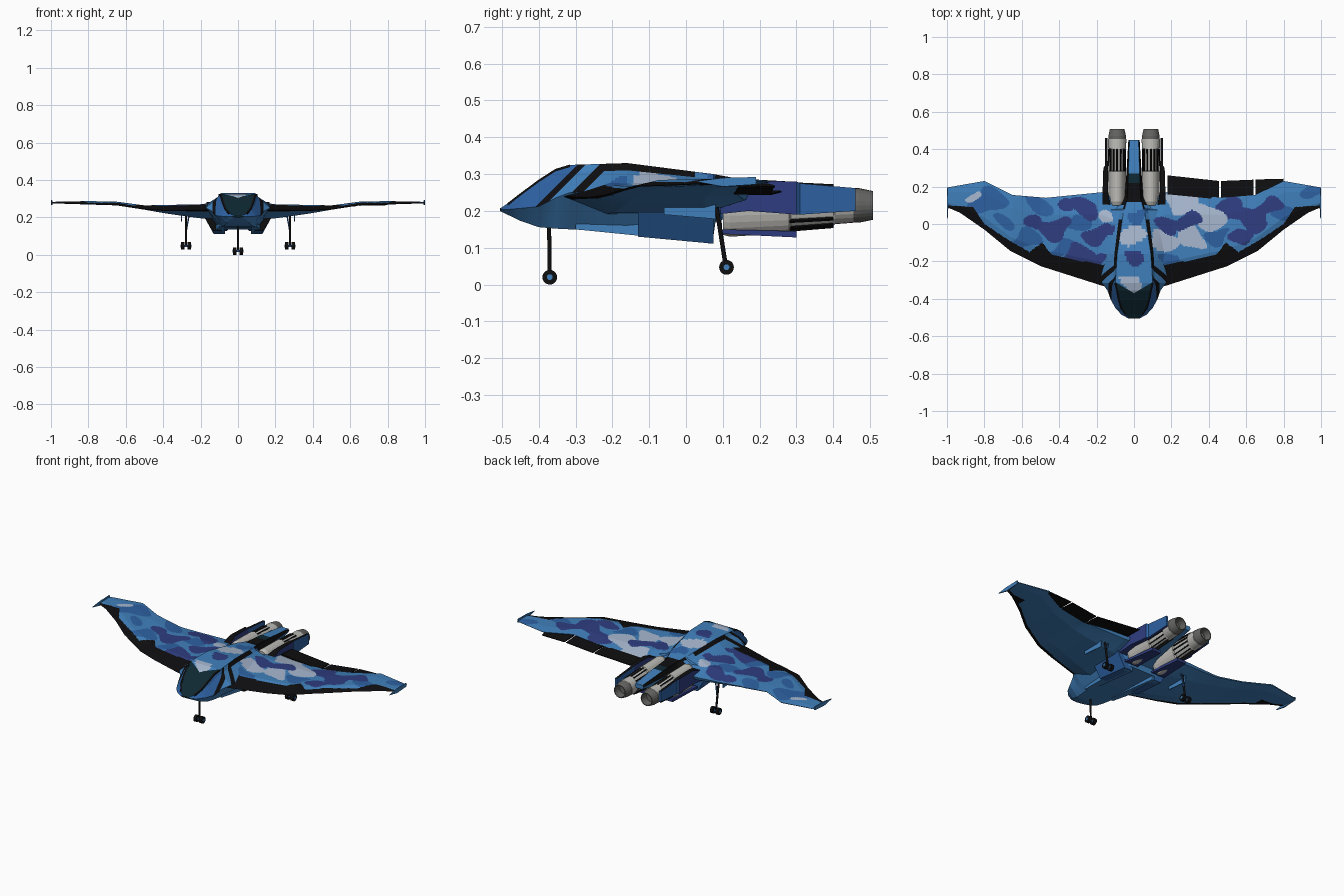
import bpy, bmesh, math
from mathutils import Vector

if "Cube" in bpy.data.objects:
    bpy.data.objects.remove(bpy.data.objects["Cube"])

# ---- palette (sRGB converted to linear) ----
PAL = [("black", 14, 14, 16), ("mid_blue", 64, 128, 188), ("blue", 45, 97, 162), ("navy", 46, 61, 128),
       ("pale_blue_grey", 168, 184, 208), ("glass_teal", 14, 40, 50),
       ("light_metal", 188, 187, 182), ("nozzle_grey", 100, 100, 98)]
BLACK, MID, BLUE, NAVY, PALE, GLASS, METAL, NOZZLE = range(8)
MATS = []
for n, *rgb in PAL:
    m = bpy.data.materials.new(n)
    m.diffuse_color = [((c / 255 + .055) / 1.055) ** 2.4 if c > 10 else c / 255 / 12.92 for c in rgb] + [1]
    m.use_nodes = True
    m.node_tree.nodes["Principled BSDF"].inputs["Base Color"].default_value = m.diffuse_color
    MATS.append(m)


def finish(name, bm, paint, cuts=0, planes=()):
    """Clean a bmesh, cut it along planes, colour its faces by rule (or one colour) and make the object."""
    bmesh.ops.remove_doubles(bm, verts=bm.verts, dist=1e-5)
    if cuts:
        bmesh.ops.subdivide_edges(bm, edges=bm.edges[:], cuts=cuts, use_grid_fill=True)
    for co, no in planes:
        bmesh.ops.bisect_plane(bm, geom=bm.verts[:] + bm.edges[:] + bm.faces[:], plane_co=co, plane_no=no)
    bmesh.ops.recalc_face_normals(bm, faces=bm.faces)
    bm.normal_update()
    for f in bm.faces:
        f.material_index = paint(f.calc_center_median(), f.normal) if callable(paint) else paint
    me = bpy.data.meshes.new(name)
    bm.to_mesh(me)
    bm.free()
    for m in MATS:
        me.materials.append(m)
    ob = bpy.data.objects.new(name, me)
    bpy.context.collection.objects.link(ob)
    return ob


def loft(name, rings, paint, cuts=0, planes=()):
    bm = bmesh.new()
    vs = [[bm.verts.new(p) for p in r] for r in rings]
    n = len(rings[0])
    for a, b in zip(vs, vs[1:]):
        for i in range(n):
            bm.faces.new((a[i], a[(i + 1) % n], b[(i + 1) % n], b[i]))
    bm.faces.new(vs[0])
    bm.faces.new(vs[-1][::-1])
    return finish(name, bm, paint, cuts, planes)


def slab(name, stations, paint, s=1):
    """Box section lofted along y: (y, x0, x1, z0, z1)."""
    return loft(name, [[(s * a, y, c), (s * b, y, c), (s * b, y, d), (s * a, y, d)]
                       for y, a, b, c, d in stations], paint)


def rod(name, p, q, r, paint, sides=12):
    p, q = Vector(p), Vector(q)
    rot = (q - p).to_track_quat('Z', 'Y')
    ang = [2 * math.pi * i / sides for i in range(sides)]
    return loft(name, [[c + rot @ Vector((r * math.cos(a), r * math.sin(a), 0)) for a in ang] for c in (p, q)], paint)


def lerp(tab, x):
    if x <= tab[0][0]:
        return tab[0][1]
    for (a, u), (b, v) in zip(tab, tab[1:]):
        if x <= b:
            return u + (v - u) * (x - a) / (b - a)
    return tab[-1][1]


# ---- camouflage blobs on a mid blue ground: x, y, radius, colour (first hit wins) ----
BLOBS = [(-.87, .155, .03, PALE), (-.42, -.03, .08, NAVY), (-.52, -.0, .05, NAVY), (-.25, .09, .075, NAVY),
         (-.36, .09, .05, NAVY), (-.19, -.06, .07, NAVY), (-.3, -.16, .07, NAVY), (-.22, -.19, .05, NAVY),
         (-.02, -.05, .07, PALE), (0, -.31, .06, PALE), (-.15, .03, .05, PALE),
         (.19, 0, .06, NAVY), (.29, .01, .06, NAVY), (.15, -.09, .075, PALE), (.27, .12, .1, PALE),
         (.3, -.08, .08, PALE), (.4, .04, .09, PALE), (.52, .07, .08, NAVY), (.64, .03, .09, NAVY),
         (.72, .09, .06, NAVY), (.58, -.07, .06, NAVY), (.45, -.07, .06, BLUE), (.21, -.19, .06, BLUE),
         (0, -.17, .06, NAVY), (.03, .04, .05, BLUE), (-.78, .12, .09, BLUE), (-.58, -.08, .07, BLUE),
         (-.52, .1, .07, BLUE), (-.38, -.13, .06, BLUE), (-.3, .0, .06, BLUE), (.8, .06, .06, BLUE),
         (-.68, .02, .05, BLUE), (.96, .16, .05, BLUE)]


def camo(c):
    x = c.x + .025 * math.sin(37 * c.y + 9 * c.x)
    y = c.y + .018 * math.sin(29 * c.x + 2)
    for bx, by, r, col in BLOBS:
        if (bx - x) ** 2 + 1.7 * (by - y) ** 2 < r * r:
            return col
    return MID


# ---- wings: span tables (x, value) ----
LE = [(.08, -.345), (.17, -.33), (.5, -.225), (.66, -.145), (.8, -.03), (.93, .06), (1, .09)]
TE = [(.08, .12), (.17, .17), (.47, .14), (.65, .155), (.8, .23), (1, .195)]
TOP = [(.08, .285), (.2, .27), (.5, .264), (.65, .284), (.8, .287), (1, .283)]
BOT = [(.08, .19), (.2, .195), (.38, .22), (.5, .241), (.65, .264), (1, .275)]
NOSE = [(.08, .24), (.38, .237), (.5, .243), (.65, .266), (1, .277)]
EDGE = [(.08, -.2), (.17, -.22), (.44, -.165), (.49, -.1), (.56, -.15), (.68, -.08), (.8, .0), (.86, .09), (1, .1)]


def wing_paint(c, n):
    x = abs(c.x)
    if n.z < .05:
        return BLACK if c.y < lerp(LE, x) + .02 or (x > .85 and c.y < .08) else MID
    return BLACK if c.y < lerp(EDGE, x) else camo(c)


NX, NC = 160, 72
for s, side in ((1, "right"), (-1, "left")):
    rings = []
    for i in range(NX + 1):
        x = .08 + .92 * i / NX
        le, te, zt, zb, zn = (lerp(t, x) for t in (LE, TE, TOP, BOT, NOSE))
        zm = zb + .6 * (zt - zb)
        ring = []
        for j in range(2 * NC):
            f = j / NC if j <= NC else 2 - j / NC
            ze = zt if j <= NC else zb
            z = zn + (ze - zn) * min(1, f / .25) if f < .5 else zm + (ze - zm) * min(1, .2 + (1 - f) / .3)
            ring.append((s * x, le + (te - le) * f, z))
        rings.append(ring)
    loft("wing_" + side, rings, wing_paint)
    # wing tip plate
    slab("wing_tip_" + side, [(.03, .996, 1, .279, .281), (.1, .992, 1, .266, .29), (.19, .994, 1, .272, .292)], MID, s)

# flaps trail behind the right wing only
for k, (a, b, ya, yb) in enumerate([(.18, .455, .26, .23), (.465, .64, .23, .237), (.65, .8, .238, .242)]):
    ring = lambda x, y1: [(x, lerp(TE, x) - .01, lerp(TOP, x) - .012), (x, y1, lerp(TOP, x) - .018),
                          (x, y1, lerp(TOP, x) - .022), (x, lerp(TE, x) - .01, lerp(TOP, x) - .02)]
    loft("flap_%d" % (k + 1), [ring(a, ya), ring(b, yb)], BLACK)

# ---- fuselage: y, top half width, top z, mid half width, mid z, bottom half width, bottom z ----
BODY = [(-.505, .018, .207, .03, .204, .015, .2), (-.485, .045, .22, .066, .204, .04, .19),
        (-.45, .068, .247, .1, .207, .06, .173), (-.4, .082, .284, .126, .212, .072, .156),
        (-.355, .09, .313, .142, .235, .08, .152), (-.315, .1, .325, .172, .25, .085, .15),
        (-.16, .09, .33, .19, .257, .1, .143), (.075, .055, .3, .19, .25, .1, .135),
        (.08, .05, .299, .12, .25, .09, .17), (.14, .035, .288, .05, .25, .04, .19),
        (.28, .03, .28, .04, .25, .03, .21), (.45, .024, .262, .03, .252, .02, .235)]


FRAME = [-.01, .012, .05, .08]  # slanted edges of the side window frames


def body_paint(c, n):
    x, y = abs(c.x), c.y
    if n.z < -.05 or n.y > .9:
        return MID
    if abs(n.x) < .25:  # canopy glass, then dorsal spine
        if y < -.37 + .6 * x:
            return GLASS
        return camo(c) if y < .12 else BLACK if y < .22 else GLASS if y < .27 else MID
    if y < -.22:
        d = y + .37 - (c.z - .24)
        for edge, col in zip(FRAME, (BLUE, BLACK, MID, BLACK)):
            if d < edge:
                return col
        return camo(c)
    return BLACK if abs(n.x) > .6 or y > .1 else camo(c)


rings = []
for y, xt, zt, xm, zm, xb, zb in BODY:
    bx = xt + .15 * (xm - xt)
    bz = zt - .27 * (zt - zm)
    half = [(xt, zt), (bx, bz), (xm, zm), (xb, zb)]
    rings.append([(x, y, z) for x, z in half] + [(-x, y, z) for x, z in half[::-1]])
cutlines = [((0, -.37 + d, .24), (0, 1, -1)) for d in FRAME] + [((0, -.37, 0), (k, 1, 0)) for k in (.6, -.6)]
loft("fuselage", rings, body_paint, 13, cutlines)

# ---- paired parts ----
for s, side in ((1, "right"), (-1, "left")):
    # canopy frame strip along the glass edge
    loft("canopy_frame_" + side, [[(s * (xt - .006), y, zt + .001), (s * (xt + .004), y, zt + .001),
                                   (s * (xt + .004), y, zt - .006), (s * (xt - .006), y, zt - .006)]
                                  for y, xt, zt, *_ in BODY[1:6]], BLACK)
    # belly intake with sloped outer wall
    loft("intake_" + side, [[(s * a, y, z), (s * b, y, z), (s * .185, y, .21), (s * .08, y, .21)]
                            for y, a, b, z in ((-.13, .09, .135, .13), (.075, .085, .13, .111))],
         lambda c, n: BLACK if n.y < -.7 else BLUE)
    # forward belly chine leading to the intake
    slab("belly_chine_" + side, [(-.3, .07, .1, .15, .2), (-.1, .07, .12, .13, .2), (.07, .07, .12, .111, .2)], MID, s)
    # engine body
    ex, N = s * .09, 24
    E = [(.1, .205, .042, .07), (.12, .207, .047, .077), (.28, .21, .048, .07), (.285, .211, .042, .06),
         (.4, .213, .042, .053), (.405, .214, .048, .05), (.455, .215, .049, .047)]
    loft("engine_" + side, [[(ex + rx * math.cos(2 * math.pi * i / N), y, cz + rz * math.sin(2 * math.pi * i / N))
                             for i in range(N)] for y, cz, rx, rz in E], METAL)
    # dark vents around the engine
    for i in range(14):
        a = 2 * math.pi * (i + .5) / 14
        rod("engine_vent_%s_%d" % (side, i), (ex + .043 * math.cos(a), .278, .211 + .062 * math.sin(a)),
            (ex + .044 * math.cos(a), .4, .213 + .054 * math.sin(a)), .0055, BLACK, 4)
    # open nozzle
    prof = [(.445, .03), (.45, .047), (.47, .047), (.508, .039), (.508, .034), (.465, .03), (.464, .001)]
    loft("nozzle_" + side, [[(ex + r * math.cos(2 * math.pi * i / N), y, .215 + r * math.sin(2 * math.pi * i / N))
                             for i in range(N)] for y, r in prof], NOZZLE)
    # tail boom beside the engine
    slab("tail_boom_" + side, [(.08, .12, .17, .19, .255), (.17, .138, .168, .2, .282), (.3, .14, .164, .19, .28),
                               (.31, .14, .156, .19, .275), (.46, .142, .154, .2, .262)],
         lambda c, n: BLACK if n.z > .7 else NAVY if c.y < .3 or n.z < -.5 else BLUE, s)
    # cowl plate under the engine
    slab("engine_cowl_" + side, [(.09, .05, .14, .138, .15), (.3, .06, .12, .128, .145)], NAVY, s)
    # main landing gear
    gx = s * .278
    rod("main_strut_" + side, (gx, .083, .21), (gx, .108, .05), .006, BLACK)
    rod("main_brace_" + side, (s * .262, .09, .21), (gx, .097, .12), .004, BLUE, 8)
    rod("main_axle_" + side, (gx - .025, .11, .047), (gx + .025, .11, .047), .006, BLUE)
    slab("main_gear_door_" + side, [(-.06, .3, .305, .19, .23), (.08, .3, .305, .178, .23)], MID, s)
    for w, px, y, z in (("main_outer", gx + s * .018, .11, .047), ("main_inner", gx - s * .018, .11, .047),
                        ("nose", s * .018, -.37, .02)):
        rod("%s_wheel_%s" % (w, side), (px - .009, y, z), (px + .009, y, z), .02, BLACK, 20)
        rod("%s_hub_%s" % (w, side), (px - .0105, y, z), (px + .0105, y, z), .008, MID, 12)

# nose landing gear
rod("nose_strut", (0, -.372, .17), (0, -.37, .02), .0055, BLACK)
rod("nose_axle", (-.025, -.37, .02), (.025, -.37, .02), .006, BLUE)
